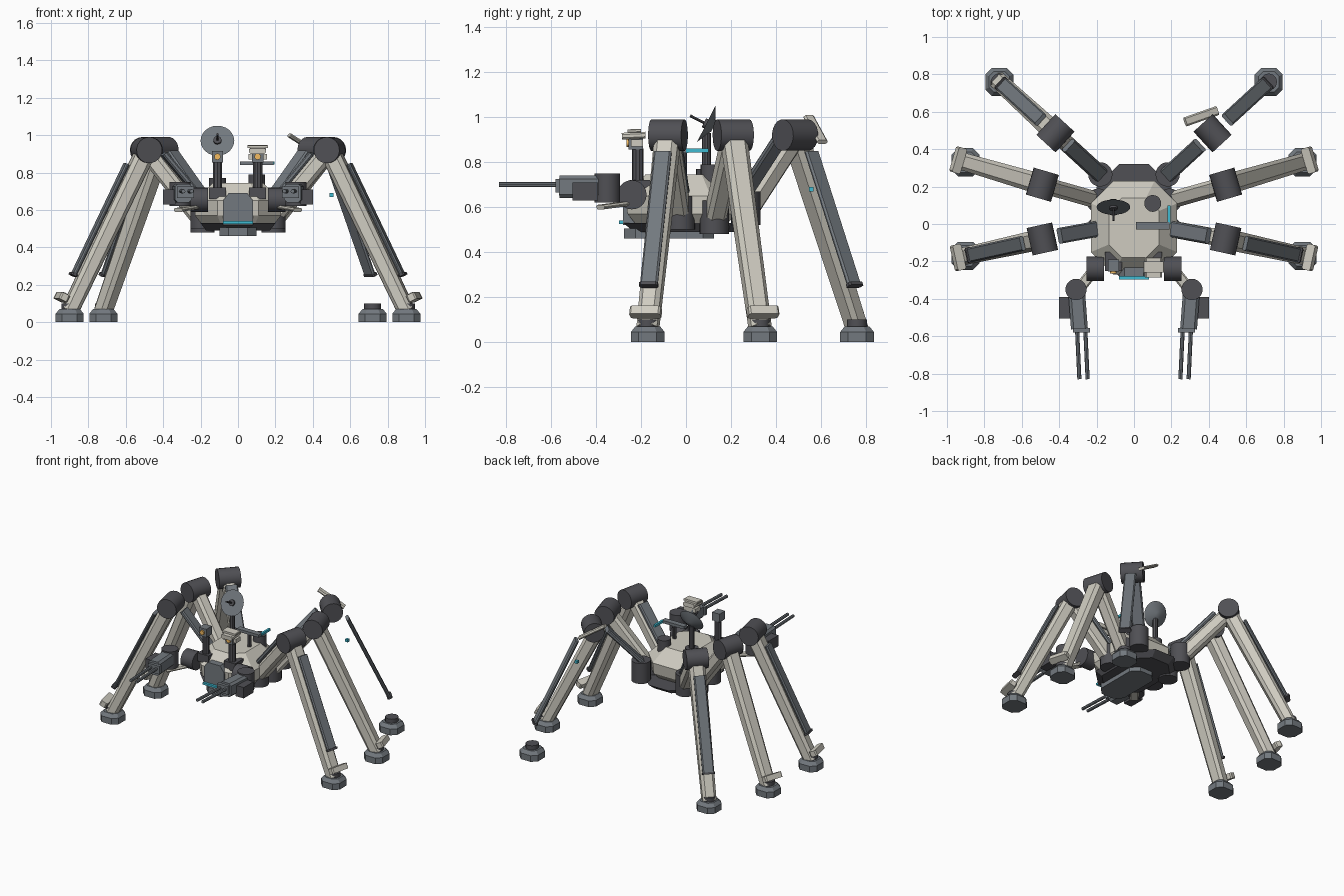
import bpy, bmesh, math
from mathutils import Vector, Matrix

if "Cube" in bpy.data.objects:
    bpy.data.objects.remove(bpy.data.objects["Cube"])

def material(name, c):
    m = bpy.data.materials.new(name)
    m.diffuse_color = (*c, 1)
    m.use_nodes = True
    m.node_tree.nodes["Principled BSDF"].inputs["Base Color"].default_value = m.diffuse_color
    return m

TAN = material("tan_armour", (0.62, 0.60, 0.53))
DARK = material("dark_joint", (0.08, 0.08, 0.09))
GREY = material("steel_plate", (0.17, 0.19, 0.21))
CYAN = material("cyan_light", (0.05, 0.5, 0.65))
ORANGE = material("orange_lens", (0.9, 0.5, 0.12))
Z = Vector((0, 0, 1))

def finish(name, bm, mat, smooth=False):
    bmesh.ops.recalc_face_normals(bm, faces=bm.faces)
    me = bpy.data.meshes.new(name)
    bm.to_mesh(me)
    bm.free()
    me.materials.append(mat)
    ob = bpy.data.objects.new(name, me)
    bpy.context.collection.objects.link(ob)
    if smooth:
        bpy.ops.object.select_all(action='DESELECT')
        ob.select_set(True)
        bpy.context.view_layer.objects.active = ob
        bpy.ops.object.shade_smooth_by_angle(angle=math.radians(35))
    return ob

def loft(name, rings, mat):
    """Skin a list of equal-length rings and cap both ends."""
    bm = bmesh.new()
    vs = [[bm.verts.new(p) for p in r] for r in rings]
    n = len(vs[0])
    for a, b in zip(vs, vs[1:]):
        for i in range(n):
            bm.faces.new((a[i], a[(i + 1) % n], b[(i + 1) % n], b[i]))
    bm.faces.new(vs[0])
    bm.faces.new(vs[-1])
    return finish(name, bm, mat)

def octagon(w, d, c):
    x, y = w / 2, d / 2
    return [(x, y - c), (x - c, y), (c - x, y), (-x, y - c),
            (-x, c - y), (c - x, -y), (x - c, -y), (x, c - y)]

def slab(name, cx, cy, layers, mat):
    """Stack of chamfered outlines: (z, width, depth, chamfer)."""
    return loft(name, [[(cx + x, cy + y, z) for x, y in octagon(w, d, c)]
                       for z, w, d, c in layers], mat)

def beam(name, a, b, w, d, mat, t0=0, t1=1, off=0, taper=1, c=0.008):
    """Chamfered bar along a-b, shifted by off towards its upper side."""
    a, b = Vector(a), Vector(b)
    dr = (b - a).normalized()
    side = dr.cross(Z).normalized()
    up = side.cross(dr)
    rings = []
    for t, s in ((t0, 1), (t1, taper)):
        p = a.lerp(b, t) + up * off
        rings.append([p + side * x * s + up * y * s for x, y in octagon(w, d, c)])
    return loft(name, rings, mat)

def rod(name, a, b, r, mat, r2=None, n=20):
    a, b = Vector(a), Vector(b)
    bm = bmesh.new()
    bmesh.ops.create_cone(bm, cap_ends=True, segments=n, radius1=r,
                          radius2=r if r2 is None else r2, depth=(b - a).length)
    rot = Z.rotation_difference((b - a).normalized()).to_matrix().to_4x4()
    bm.transform(Matrix.Translation((a + b) / 2) @ rot)
    return finish(name, bm, mat, True)

def box(name, x, y, z, mat):
    bm = bmesh.new()
    bmesh.ops.create_cube(bm, size=1)
    for v in bm.verts:
        v.co = [sum(r) / 2 + v.co[i] * (r[1] - r[0]) for i, r in enumerate((x, y, z))]
    return finish(name, bm, mat)

# Hull, belly plates
slab("hull", 0, -0.02, [(0.52, 0.38, 0.40, 0.10), (0.57, 0.46, 0.48, 0.12),
                        (0.65, 0.46, 0.50, 0.12), (0.745, 0.27, 0.32, 0.07)], TAN)
slab("belly_plate", 0, 0.02, [(0.49, 0.34, 0.50, 0.10), (0.53, 0.40, 0.60, 0.12)], DARK)
slab("belly_keel", 0, -0.075, [(0.46, 0.20, 0.40, 0.05), (0.505, 0.20, 0.40, 0.05)], GREY)
# Face hood with cyan visor strip
loft("face_hood", [[(x, y, z) for x, z in ((-0.08, 0.52), (0.08, 0.52), (0.08, 0.65), (0.05, 0.69),
                                            (-0.05, 0.69), (-0.08, 0.65))] for y in (-0.28, -0.12)], GREY)
box("visor_strip", (-0.08, 0.08), (-0.297, -0.28), (0.525, 0.54), CYAN)

# Legs: front, middle, rear on each side
LEGS = {"front": ((0.19, -0.025, 0.56), (0.49, -0.08, 0.92), (0.90, -0.17)),
        "middle": ((0.19, 0.125, 0.54), (0.49, 0.21, 0.92), (0.90, 0.33)),
        "rear": ((0.18, 0.265, 0.58), (0.42, 0.485, 0.92), (0.72, 0.76))}
for s, sn in ((-1, "left"), (1, "right")):
    for k, (h, kn, f) in LEGS.items():
        n = f"{sn}_{k}_"
        hip, knee = Vector((s * h[0], *h[1:])), Vector((s * kn[0], *kn[1:]))
        fx, fy = s * f[0], f[1]
        ankle = Vector((fx, fy, 0.06))
        broken = n == "right_rear_"
        # joints
        rod(n + "hip", hip - Z * 0.06, hip + Z * 0.09, 0.065, DARK)
        ax = (ankle - knee).cross(Z).normalized() * 0.075
        rod(n + "knee", knee - ax, knee + ax, 0.07, DARK)
        # thigh and shin beams; the broken leg keeps only its plates
        if n not in ("right_rear_", "left_front_"):
            beam(n + "thigh", hip, knee, 0.09, 0.09, TAN, c=0.018)
        if not broken:
            beam(n + "shin", knee, ankle, 0.11, 0.10, TAN, t0=0.03, taper=0.85, c=0.022)
        if k != "middle":
            beam(n + "thigh_plate", hip, knee, 0.085, 0.03, GREY, t0=0.05, t1=0.84, off=0.06)
            beam(n + "shin_plate", knee, ankle, 0.08, 0.022, GREY, t0=0.12, t1=0.81, off=0.065)
            beam(n + "shin_plate_lip", knee, ankle, 0.085, 0.035, DARK, t0=0.80, t1=0.815, off=0.068)
        if k != "rear":
            beam(n + "ankle_guard", knee, ankle, 0.14, 0.05, TAN, t0=0.93, t1=0.97, off=0.07)
        # foot
        rod(n + "ankle", (fx, fy, 0.06), (fx, fy, 0.10), 0.045, DARK, n=12)
        slab(n + "foot", fx, fy, [(0, 0.15, 0.15, 0.035), (0.045, 0.15, 0.15, 0.035),
                                  (0.07, 0.11, 0.11, 0.025)], GREY)
        # loose knee cover
        if broken:
            beam("knee_cover", knee + ax * -1.1 + Vector((-0.09, 0, 0.08)),
                 knee + ax * -1.1 + Vector((0.08, 0.06, -0.03)), 0.05, 0.02, TAN)

    # Gun arm: shoulder drum, bracket, turret, body, twin barrels, ammo box
    n = sn + "_gun_"
    rod(n + "shoulder", (s * 0.16, -0.24, 0.655), (s * 0.255, -0.24, 0.655), 0.065, DARK)
    beam(n + "bracket", (s * 0.20, -0.23, 0.62), (s * 0.32, -0.38, 0.60), 0.06, 0.02, TAN)
    rod(n + "turret", (s * 0.31, -0.35, 0.62), (s * 0.31, -0.35, 0.75), 0.057, DARK)
    beam(n + "body", (s * 0.307, -0.36, 0.69), (s * 0.292, -0.56, 0.69), 0.09, 0.10, GREY, c=0.015)
    box(n + "muzzle_block", (s * 0.28 - 0.045, s * 0.28 + 0.045), (-0.58, -0.555), (0.665, 0.725), GREY)
    for dx in (-0.022, 0.022):
        rod(n + "barrel", (s * 0.283 + dx, -0.55, 0.70), (s * 0.27 + dx, -0.83, 0.70), 0.011, GREY, n=8)
    box(n + "ammo_box", sorted((s * 0.335, s * 0.40)), (-0.505, -0.39), (0.63, 0.71), DARK)

box("loose_status_light", (0.49, 0.51), (0.547, 0.567), (0.67, 0.69), CYAN)

# Two sensor masts with orange lenses
for x in (-0.11, 0.105):
    box("mast_base", (x - 0.045, x + 0.045), (-0.25, -0.15), (0.66, 0.72), DARK)
    rod("mast", (x, -0.215, 0.68), (x, -0.215, 0.86), 0.026, DARK, n=10)
    box("mast_head", (x - 0.03, x + 0.03), (-0.255, -0.19), (0.855, 0.915), GREY)
    rod("mast_lens", (x, -0.25, 0.885), (x, -0.265, 0.885), 0.017, ORANGE, n=12)
box("mast_cheeks", (0.055, 0.155), (-0.245, -0.19), (0.87, 0.90), TAN)
beam("mast_hood", (0.105, -0.18, 0.92), (0.105, -0.285, 0.915), 0.09, 0.03, TAN)
beam("mast_hood_top", (0.105, -0.20, 0.94), (0.105, -0.26, 0.938), 0.11, 0.015, TAN, c=0.003)

# Dish antenna on its post, tilted forward and up
dc, dn = Vector((-0.11, 0.09, 0.97)), Vector((0, -0.89, 0.45))
rod("dish_post", (-0.11, 0.09, 0.70), (-0.11, 0.09, 0.93), 0.02, DARK, n=10)
rod("dish_base", (-0.11, 0.09, 0.70), (-0.11, 0.09, 0.77), 0.045, DARK)
rod("dish", dc - dn * 0.035, dc, 0.02, GREY, r2=0.09, n=24)
rod("dish_feed", dc - dn * 0.01, dc + dn * 0.08, 0.006, DARK, n=8)
rod("dish_hub", dc, dc + dn * 0.012, 0.022, DARK, n=12)

# Rear sensor drum and cyan-edged scanner bar
rod("sensor_drum", (0.10, 0.11, 0.70), (0.10, 0.11, 0.79), 0.045, DARK)
rod("scanner_post", (0.10, -0.01, 0.72), (0.10, -0.01, 0.85), 0.015, DARK, n=10)
box("scanner_bar", (0.01, 0.19), (-0.03, 0.01), (0.84, 0.86), GREY)
box("scanner_light", (0.18, 0.195), (0.0, 0.10), (0.843, 0.86), CYAN)
